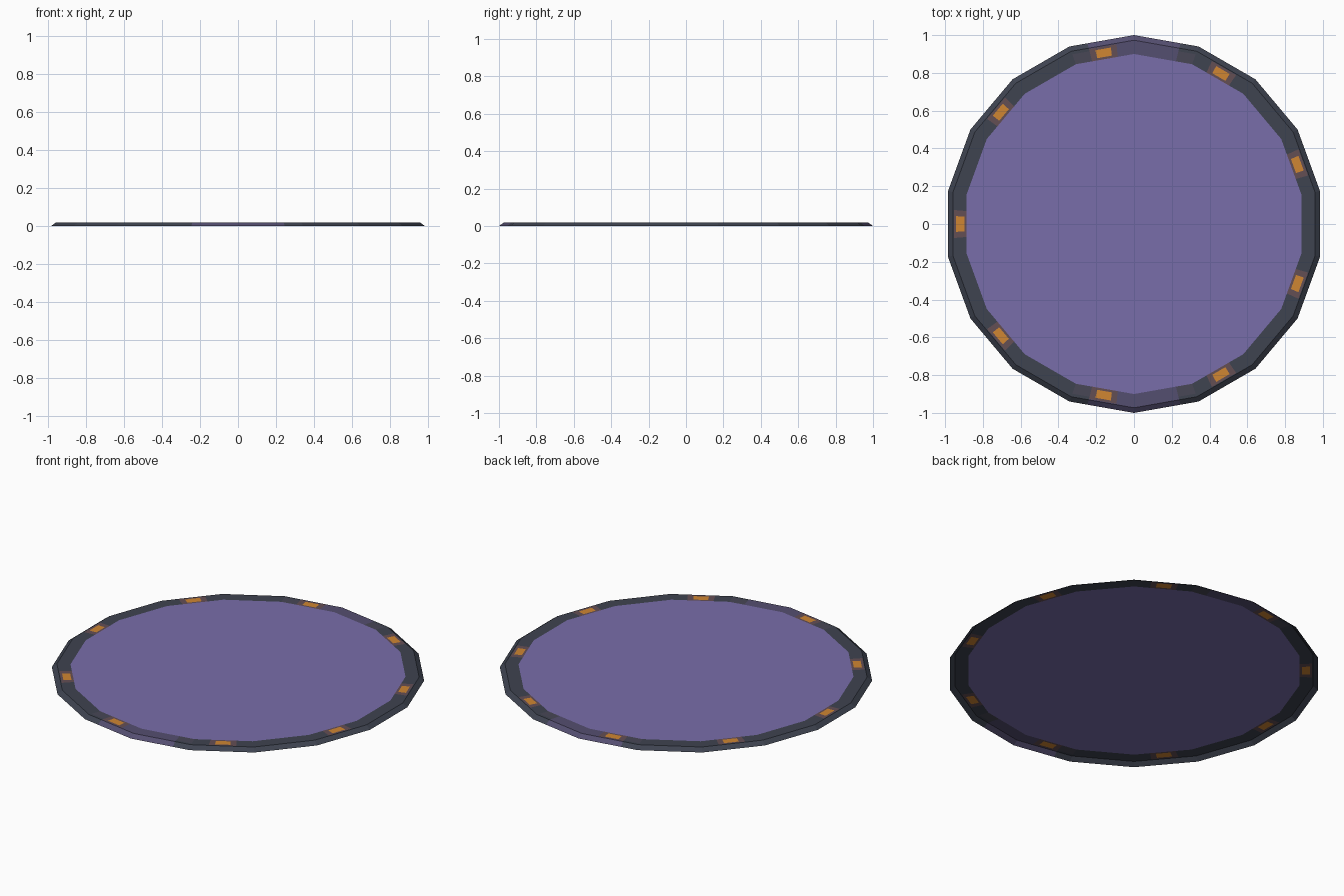
import bpy, bmesh, math
from mathutils import Vector

if "Cube" in bpy.data.objects:
    bpy.data.objects.remove(bpy.data.objects["Cube"])

SIDES = 18
HEIGHT = 0.02


def material(name, rgb):
    m = bpy.data.materials.new(name)
    lin = [((c / 255 + 0.055) / 1.055) ** 2.4 for c in rgb]
    m.diffuse_color = (*lin, 1)
    m.use_nodes = True
    m.node_tree.nodes["Principled BSDF"].inputs["Base Color"].default_value = m.diffuse_color
    return m


materials = [
    material("violet", (121, 109, 170)),
    material("slate", (62, 67, 80)),
    material("dusky violet", (84, 78, 112)),
    material("dim brown", (100, 78, 84)),
    material("amber", (208, 134, 50)),
    material("violet slate", (72, 71, 86)),
]
VIOLET, SLATE, DUSK, BROWN, AMBER, MIX = range(6)

# Splits along each side (-1..1) and rings from outside in (corner radius, z)
SPLITS = [-1, -0.44, -0.25, 0.25, 0.44]
RINGS = [(1.0, 0), (0.973, HEIGHT), (0.968, HEIGHT), (0.956, HEIGHT),
         (0.912, HEIGHT), (0.900, HEIGHT)]


def corner(k):
    a = math.radians(90 + 360 / SIDES * k)
    return Vector((math.cos(a), math.sin(a), 0))


def ring_colour(side, cell, ring, x):
    lamp = side % 2 == 0          # lamps sit on every second side
    if lamp and ring >= 2 and 1 <= cell <= 3:
        return AMBER if cell == 2 and ring == 3 else BROWN
    if side in (0, 8, 9, 17):     # violet stretches at front and back
        if abs(x) < 0.245:
            return DUSK
        if ring >= 3:
            return MIX
    return SLATE


bm = bmesh.new()
loops = []
for r, z in RINGS:
    loop = []
    for k in range(SIDES):
        a, b = corner(k), corner(k + 1)
        for s in SPLITS:
            p = a.lerp(b, (s + 1) / 2) * r
            loop.append(bm.verts.new((p.x, p.y, z)))
    loops.append(loop)

# Sloped skirt and flat coloured border (underside stays open)
n = len(loops[0])
for ring in range(len(RINGS) - 1):
    lo, hi = loops[ring], loops[ring + 1]
    for i in range(n):
        j = (i + 1) % n
        f = bm.faces.new((lo[i], lo[j], hi[j], hi[i]))
        x = f.calc_center_median().x
        side, cell = divmod(i, len(SPLITS))
        f.material_index = ring_colour(side, cell, ring, x)

# Central disc
bm.faces.new(loops[-1]).material_index = VIOLET

mesh = bpy.data.meshes.new("round_platform")
bm.to_mesh(mesh)
bm.free()
for m in materials:
    mesh.materials.append(m)
obj = bpy.data.objects.new("round_platform", mesh)
bpy.context.collection.objects.link(obj)
